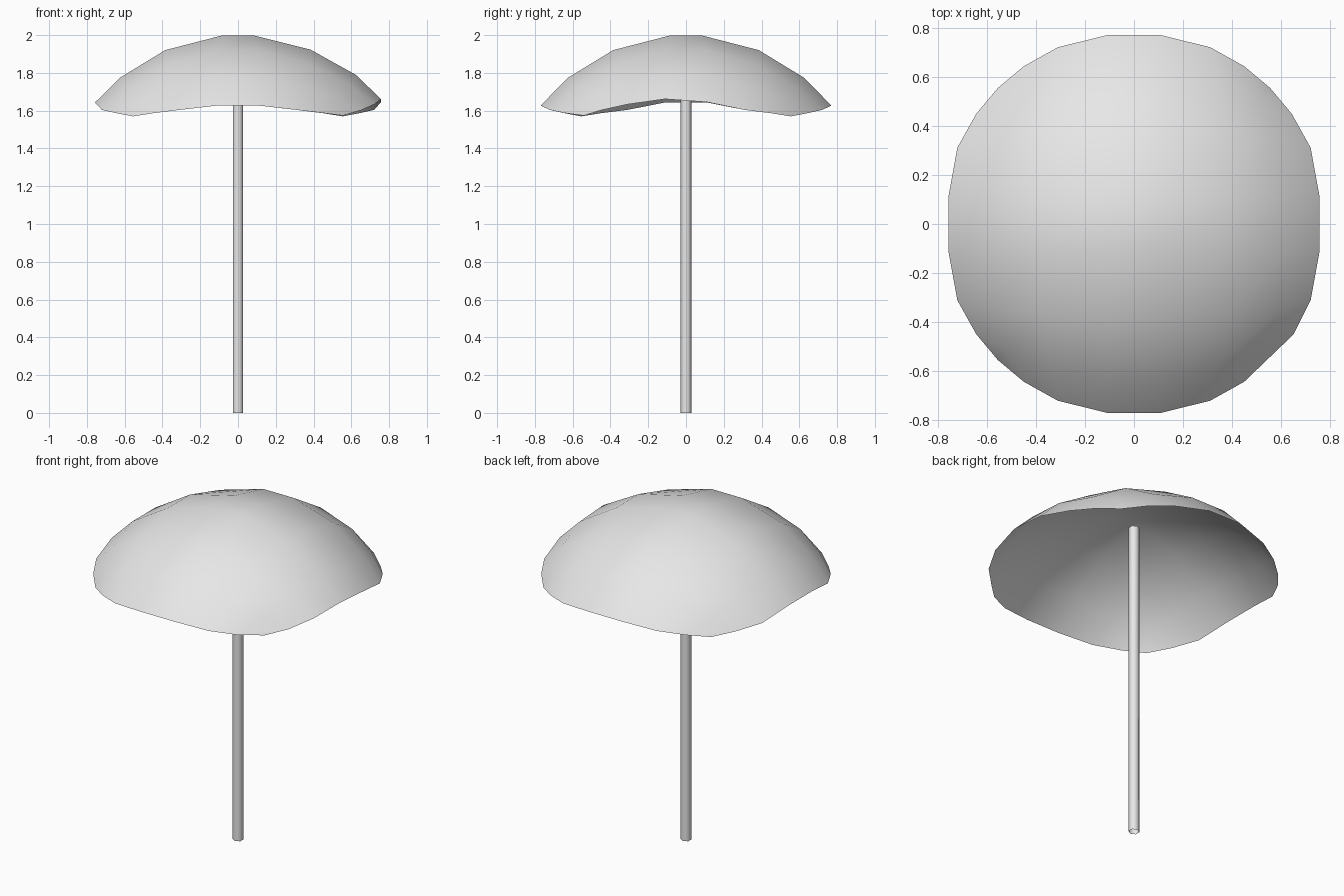
import bpy
import bmesh
from math import sqrt, exp

cube = bpy.data.objects.get("Cube")
if cube:
    bpy.data.objects.remove(cube, do_unlink=True)

# Single matte grey
grey = bpy.data.materials.new("light_grey")
grey.use_nodes = True
grey.diffuse_color = (0.8, 0.8, 0.8, 1)
grey.node_tree.nodes["Principled BSDF"].inputs["Base Color"].default_value = (0.8, 0.8, 0.8, 1)


def add_object(name, bm):
    bmesh.ops.recalc_face_normals(bm, faces=bm.faces[:])
    for face in bm.faces:
        face.smooth = True
    mesh = bpy.data.meshes.new(name)
    bm.to_mesh(mesh)
    bm.free()
    mesh.materials.append(grey)
    obj = bpy.data.objects.new(name, mesh)
    bpy.context.collection.objects.link(obj)
    return obj


# Canopy: square grid rounded to a disc and draped over a sphere
INNER = (0.11, 0.49, 0.80, 1.0)
OUTER = (0.20, 0.56, 0.81, 1.0)
RADIUS = 0.785


def spacing(i, across):
    """Signed grid coordinate of line i, widening towards the rim."""
    k = i - 4 if i > 3 else 3 - i
    sign = 1 if i > 3 else -1
    return sign * (INNER[k] + (OUTER[k] - INNER[k]) * across ** 2)


def drape(i, j):
    u = spacing(i, abs(spacing(j, 1)))
    v = spacing(j, abs(spacing(i, 1)))
    x = RADIUS * u * sqrt(1 - v * v / 2)
    y = RADIUS * v * sqrt(1 - u * u / 2)
    x = max(-0.757, min(0.757, x))
    y = max(-0.77, min(0.77, y))
    rim = max(abs(u), abs(v))
    z = 1.025 + sqrt(0.98 ** 2 - x * x - y * y)
    z += 0.008 * rim ** 4 - 0.05 * (u * v) ** 2
    # soft lift in the rim on one side
    z += 0.03 * exp(-((x - 0.74) ** 2 + (y + 0.28) ** 2) / 0.058)
    return x, y, z


bm = bmesh.new()
grid = [[bm.verts.new(drape(i, j)) for j in range(8)] for i in range(8)]
for i in range(7):
    for j in range(7):
        bm.faces.new((grid[i][j], grid[i + 1][j], grid[i + 1][j + 1], grid[i][j + 1]))
grid[7][0].co.y += 0.015
grid[7][1].co.x += 0.008
canopy = add_object("canopy", bm)
# outer side faces up
if canopy.data.polygons[24].normal.z < 0:
    canopy.data.flip_normals()

# Pole: six-sided open tube ending just under the canopy
bm = bmesh.new()
bmesh.ops.create_cone(bm, cap_ends=False, segments=6, radius1=0.03, radius2=0.03, depth=1.9)
bmesh.ops.translate(bm, verts=bm.verts[:], vec=(0, 0, 0.95))
add_object("pole", bm)
